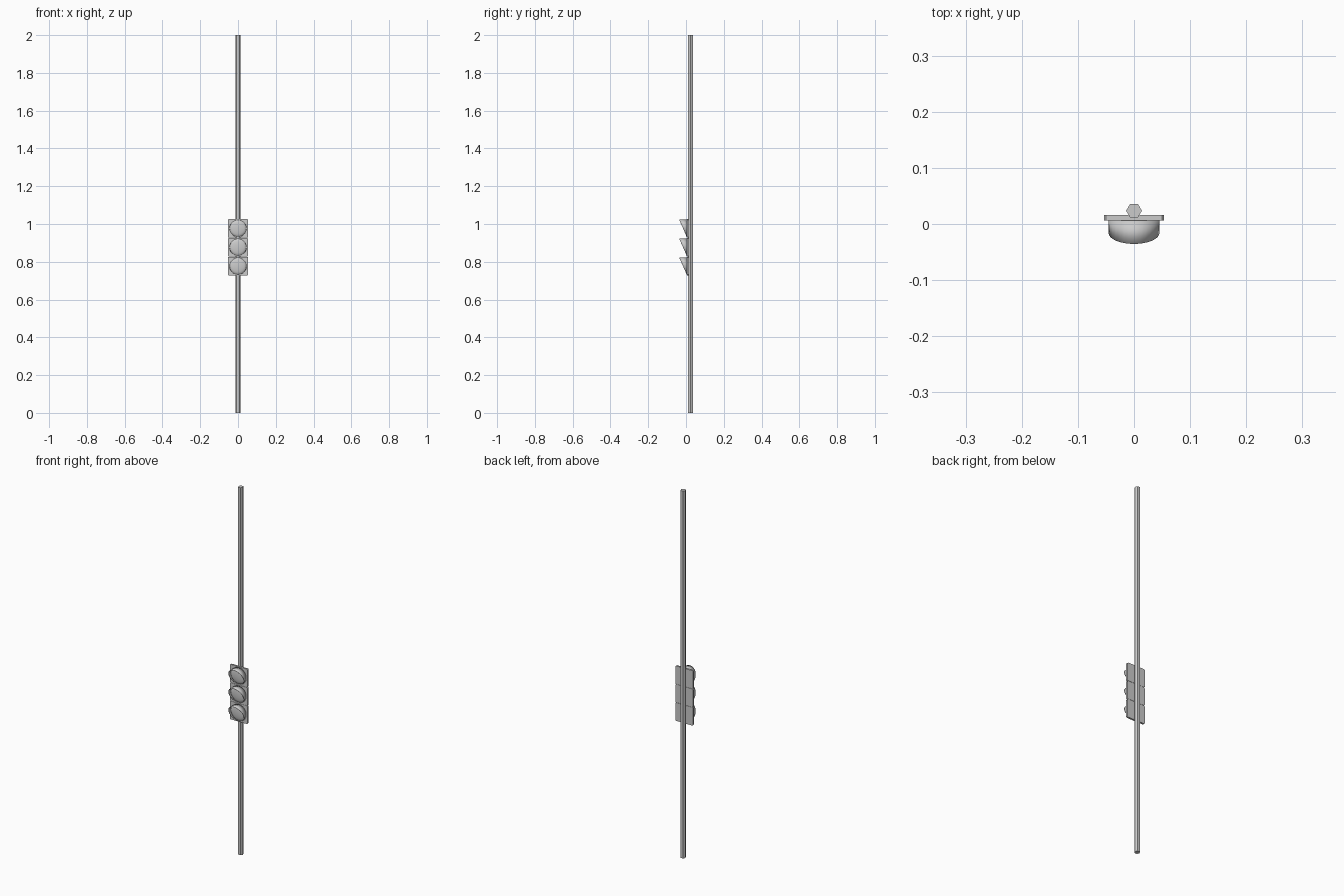
import bpy, bmesh, math

if "Cube" in bpy.data.objects:
    bpy.data.objects.remove(bpy.data.objects["Cube"])

Z_CENTRES = (0.777, 0.877, 0.977)
PLATE_FRONT, PLATE_BACK = 0.006, 0.016
VISOR_R, VISOR_TIP = 0.0455, -0.0355
SEGS = 32


def finish(name, bm, smooth=False):
    bmesh.ops.recalc_face_normals(bm, faces=bm.faces)
    mesh = bpy.data.meshes.new(name)
    bm.to_mesh(mesh)
    bm.free()
    ob = bpy.data.objects.new(name, mesh)
    bpy.context.collection.objects.link(ob)
    if smooth:
        bpy.context.view_layer.objects.active = ob
        ob.select_set(True)
        bpy.ops.object.shade_smooth_by_angle(angle=math.radians(35))
        ob.select_set(False)
    return ob


def ring(bm, radius, zc, depth):
    # circle facing -y; depth is a function of the sine of the angle
    verts = []
    for i in range(SEGS):
        a = 2 * math.pi * i / SEGS
        verts.append(bm.verts.new((radius * math.cos(a), depth(math.sin(a)),
                                   zc + radius * math.sin(a))))
    return verts


def bridge(bm, a, b):
    for i in range(SEGS):
        j = (i + 1) % SEGS
        bm.faces.new((a[i], a[j], b[j], b[i]))


# Six-sided pole
bpy.ops.mesh.primitive_cylinder_add(vertices=6, radius=0.014, depth=2,
                                    location=(0, 0.0237, 1),
                                    rotation=(0, 0, math.pi / 6))
pole = bpy.context.object
pole.name = "pole"

for label, zc in zip(("lower", "middle", "upper"), Z_CENTRES):
    # Backing plate with clipped corners
    bm = bmesh.new()
    w, h, c = 0.0535, 0.0495, 0.004
    outline = [(w, h - c), (w - c, h), (c - w, h), (-w, h - c),
               (-w, c - h), (c - w, -h), (w - c, -h), (w, c - h)]
    face = bm.faces.new([bm.verts.new((x, PLATE_FRONT, zc + z)) for x, z in outline])
    ext = bmesh.ops.extrude_face_region(bm, geom=[face], use_keep_orig=True)
    for v in ext["geom"]:
        if isinstance(v, bmesh.types.BMVert):
            v.co.y = PLATE_BACK
    finish(label + "_plate", bm)

    # Open visor tube, cut at a slant
    bm = bmesh.new()
    low = 0.004
    back = ring(bm, VISOR_R, zc, lambda s: PLATE_FRONT)
    front = ring(bm, VISOR_R, zc,
                 lambda s: low + (VISOR_TIP - low) * (s + 1) / 2)
    bridge(bm, back, front)
    visor = finish(label + "_visor", bm, True)
    solid = visor.modifiers.new("thickness", 'SOLIDIFY')
    solid.thickness = 0.0015
    solid.offset = -1

    # Shallow domed lens
    bm = bmesh.new()
    rings = []
    for k in range(4):
        t = math.radians(90) * k / 4
        y = PLATE_FRONT - 0.008 * math.sin(t)
        rings.append(ring(bm, 0.0435 * math.cos(t), zc, lambda s: y))
    for a, b in zip(rings, rings[1:]):
        bridge(bm, a, b)
    tip = bm.verts.new((0, PLATE_FRONT - 0.008, zc))
    for i in range(SEGS):
        bm.faces.new((rings[-1][i], rings[-1][(i + 1) % SEGS], tip))
    finish(label + "_lens", bm, True)
